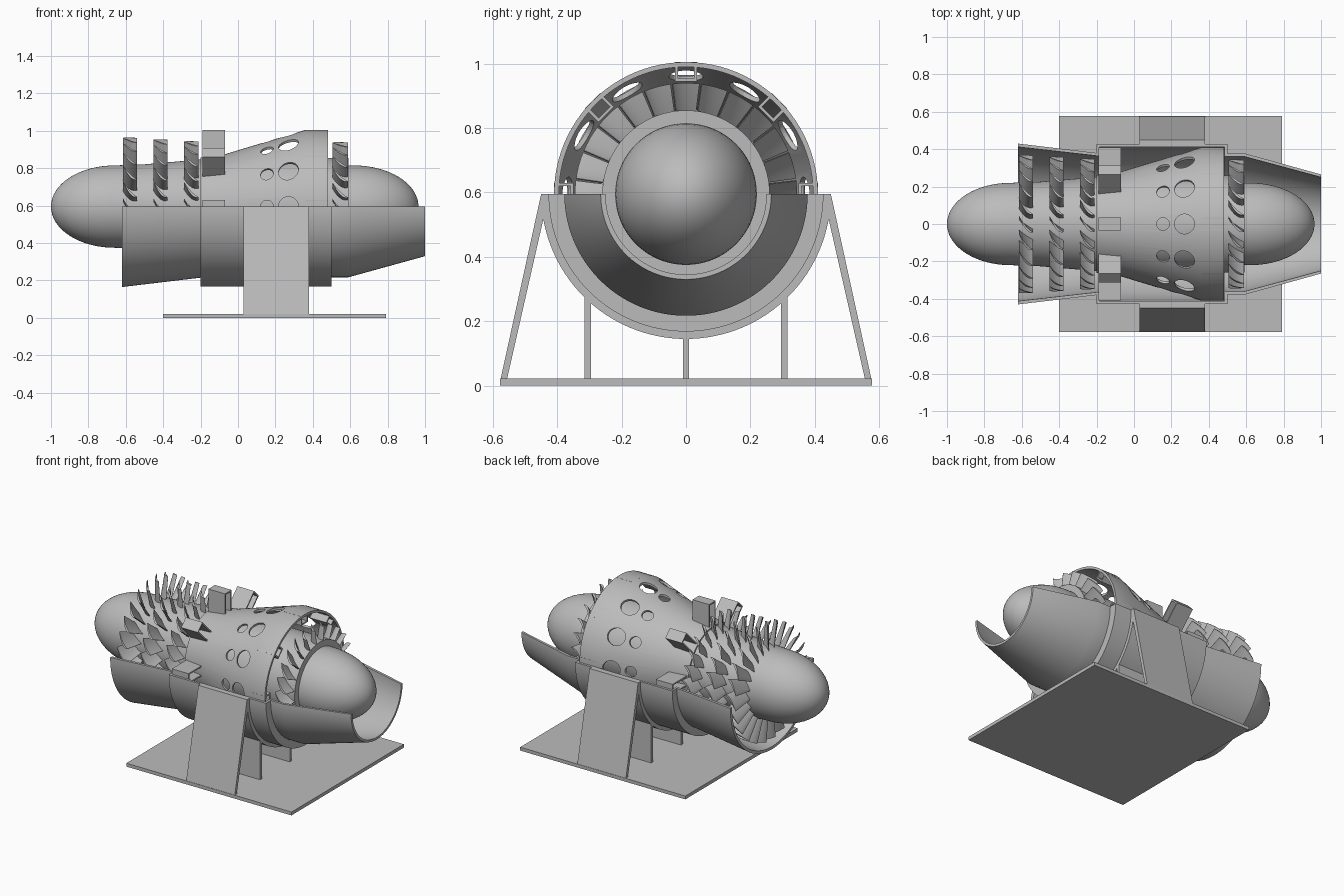
import bpy, bmesh, math
from math import sin, cos, pi, radians
from mathutils import Matrix

if "Cube" in bpy.data.objects:
    bpy.data.objects.remove(bpy.data.objects["Cube"])

AXIS = 0.595          # height of the engine axis (runs along x)

grey = bpy.data.materials.new("plain_grey")
grey.diffuse_color = (0.5, 0.5, 0.5, 1)
grey.use_nodes = True
grey.node_tree.nodes["Principled BSDF"].inputs["Base Color"].default_value = grey.diffuse_color


def pt(x, r, a):
    return (x, r * cos(a), AXIS + r * sin(a))


def finish(name, bm, smooth=True):
    bmesh.ops.remove_doubles(bm, verts=bm.verts, dist=1e-5)
    bmesh.ops.recalc_face_normals(bm, faces=bm.faces)
    me = bpy.data.meshes.new(name)
    bm.to_mesh(me)
    bm.free()
    me.materials.append(grey)
    ob = bpy.data.objects.new(name, me)
    bpy.context.collection.objects.link(ob)
    if smooth:
        smooth_by_angle(ob)
    return ob


def smooth_by_angle(ob):
    bpy.ops.object.select_all(action='DESELECT')
    ob.select_set(True)
    bpy.context.view_layer.objects.active = ob
    bpy.ops.object.shade_smooth_by_angle(angle=radians(30))


def lathe(name, profile, a0=0.0, a1=2 * pi, segs=96, closed=True):
    """Revolve an (x, r) profile round the engine axis."""
    bm = bmesh.new()
    full = abs(a1 - a0 - 2 * pi) < 1e-6
    rings = [[bm.verts.new(pt(x, r, a0 + (a1 - a0) * i / segs)) for x, r in profile]
             for i in range(segs if full else segs + 1)]
    n = len(profile)
    for i in range(segs):
        p, q = rings[i], rings[(i + 1) % len(rings)]
        for j in range(n if closed else n - 1):
            k = (j + 1) % n
            bm.faces.new((p[j], p[k], q[k], q[j]))
    if not full:
        bm.faces.new(rings[0])
        bm.faces.new(rings[-1])
    return finish(name, bm)


def add_prism(bm, yz, x0, x1):
    """Extrude a yz outline along x."""
    a = [bm.verts.new((x0, y, z)) for y, z in yz]
    b = [bm.verts.new((x1, y, z)) for y, z in yz]
    bm.faces.new(a)
    bm.faces.new(b[::-1])
    for i in range(len(yz)):
        j = (i + 1) % len(yz)
        bm.faces.new((a[i], a[j], b[j], b[i]))


def prism(name, yz, x0, x1):
    bm = bmesh.new()
    add_prism(bm, yz, x0, x1)
    return finish(name, bm, False)


def rect(y0, y1, z0, z1):
    return [(y0, z0), (y1, z0), (y1, z1), (y0, z1)]


def duct(name, ang, x0, x1, r0, r1, h, w):
    """Rectangular tube open along x, placed radially at an angle."""
    bm = bmesh.new()
    for t0, t1, ra, rb in ((-h, -h + w, r0, r1), (h - w, h, r0, r1),
                           (-h + w, h - w, r0, r0 + w), (-h + w, h - w, r1 - w, r1)):
        yz = [(r * cos(ang) - t * sin(ang), AXIS + r * sin(ang) + t * cos(ang))
              for t, r in rect(t0, t1, ra, rb)]
        add_prism(bm, yz, x0, x1)
    return finish(name, bm, False)


def blade_row(name, x0, x1, root, tip, count=24, sweep=0.12, thick=0.008):
    """Ring of curved, tapering blades."""
    bm = bmesh.new()
    steps = 8
    for b in range(count):
        base = 2 * pi * b / count + pi / 2
        loops = []
        for r in (root, (root + tip) / 2, tip):
            up, low = [], []
            for i in range(steps + 1):
                s = -1 + 2 * i / steps
                x = (x0 + x1) / 2 + s * (x1 - x0) / 2
                a = base + sweep * (s + 0.45 * (1 - s * s))
                d = thick * (1 - s * s) / r + 0.002
                up.append(bm.verts.new(pt(x, r, a + d)))
                low.append(bm.verts.new(pt(x, r, a - d)))
            loops.append(up + low[::-1])
        n = len(loops[0])
        for p, q in zip(loops, loops[1:]):
            for j in range(n):
                k = (j + 1) % n
                bm.faces.new((p[j], p[k], q[k], q[j]))
        bm.faces.new(loops[0])
        bm.faces.new(loops[-1])
    return finish(name, bm)


# Core body with a rounded nose, and the tail cone set inside its rear ring
N = 16
nose = [(-0.66 - 0.34 * cos(t), 0.22 * sin(t)) for t in (pi / 2 * i / N for i in range(N + 1))]
lathe("core_body", nose + [(-0.5, 0.226), (-0.2, 0.252), (-0.05, 0.26), (0.59, 0.26),
                           (0.59, 0.2), (0.59, 0)], closed=False)
tail = [(0.62 + 0.345 * sin(t), 0.22 * cos(t)) for t in (pi / 2 * i / N for i in range(N + 1))]
lathe("tail_cone", [(0.57, 0), (0.57, 0.22)] + tail, closed=False)

# Compressor and turbine blades
for i, (x0, x1, tip) in enumerate(((-0.615, -0.54, 0.37), (-0.452, -0.377, 0.36),
                                   (-0.288, -0.21, 0.35))):
    blade_row(f"compressor_blades_{i + 1}", x0, x1, 0.215, tip)
blade_row("turbine_blades", 0.505, 0.588, 0.25, 0.345)

# Combustion shell, pierced by two rows of round holes
shell = lathe("combustion_shell", [(-0.2, 0.262), (-0.07, 0.28), (0.36, 0.41), (0.48, 0.41),
                                   (0.48, 0.395), (0.36, 0.395), (-0.07, 0.266), (-0.2, 0.25)])
bm = bmesh.new()
for i in range(12):
    for x, r in ((0.155, 0.034), (0.27, 0.053)):
        m = (Matrix.Translation((x, 0, AXIS)) @ Matrix.Rotation(i * pi / 6, 4, 'X')
             @ Matrix.Translation((0, 0, 0.38)))
        bmesh.ops.create_cone(bm, cap_ends=True, segments=32, radius1=r, radius2=r,
                              depth=0.16, matrix=m)
cutter = finish("hole_cutter", bm, False)
cutter.hide_render = True
mod = shell.modifiers.new("holes", 'BOOLEAN')
mod.operation = 'DIFFERENCE'
mod.solver = 'EXACT'
mod.object = cutter
bpy.ops.object.select_all(action='DESELECT')
shell.select_set(True)
bpy.context.view_layer.objects.active = shell
bpy.ops.object.modifier_apply(modifier=mod.name)
bpy.data.objects.remove(cutter)
smooth_by_angle(shell)

# Radial ducts in front of the shell and short ones inside its rear rim
for i in range(8):
    duct(f"front_duct_{i + 1}", i * pi / 4, -0.19, -0.07, 0.25, 0.41, 0.034, 0.009)
    duct(f"rear_duct_{i + 1}", i * pi / 4, 0.36, 0.48, 0.35, 0.409, 0.034, 0.009)

# Lower half of the outer casing with intake, middle and nozzle
lathe("lower_casing", [(-0.62, 0.43), (-0.2, 0.38), (-0.2, 0.427), (0.5, 0.427), (0.5, 0.378),
                       (0.59, 0.378), (1.0, 0.265), (1.0, 0.25), (0.585, 0.362),
                       (0.485, 0.362), (0.485, 0.412), (-0.185, 0.412), (-0.185, 0.363),
                       (-0.62, 0.412)], pi, 2 * pi, 64)
lathe("support_band", [(0.03, 0.425), (0.38, 0.425), (0.38, 0.45), (0.03, 0.45)],
      pi, 2 * pi, 64)

# Stand: base plate, sloping side plates and upright posts
prism("base_plate", rect(-0.578, 0.578, 0, 0.022), -0.4, 0.79)
for s, side in ((-1, "front"), (1, "back")):
    prism(f"{side}_side_plate", [(s * 0.45, 0.595), (s * 0.576, 0.02), (s * 0.556, 0.02),
                                 (s * 0.43, 0.575)], 0.03, 0.38)
    prism(f"{side}_post", rect(s * 0.305 - 0.01, s * 0.305 + 0.01, 0.02, 0.275), 0.03, 0.38)
prism("middle_post", rect(-0.01, 0.01, 0.02, 0.155), 0.03, 0.38)
